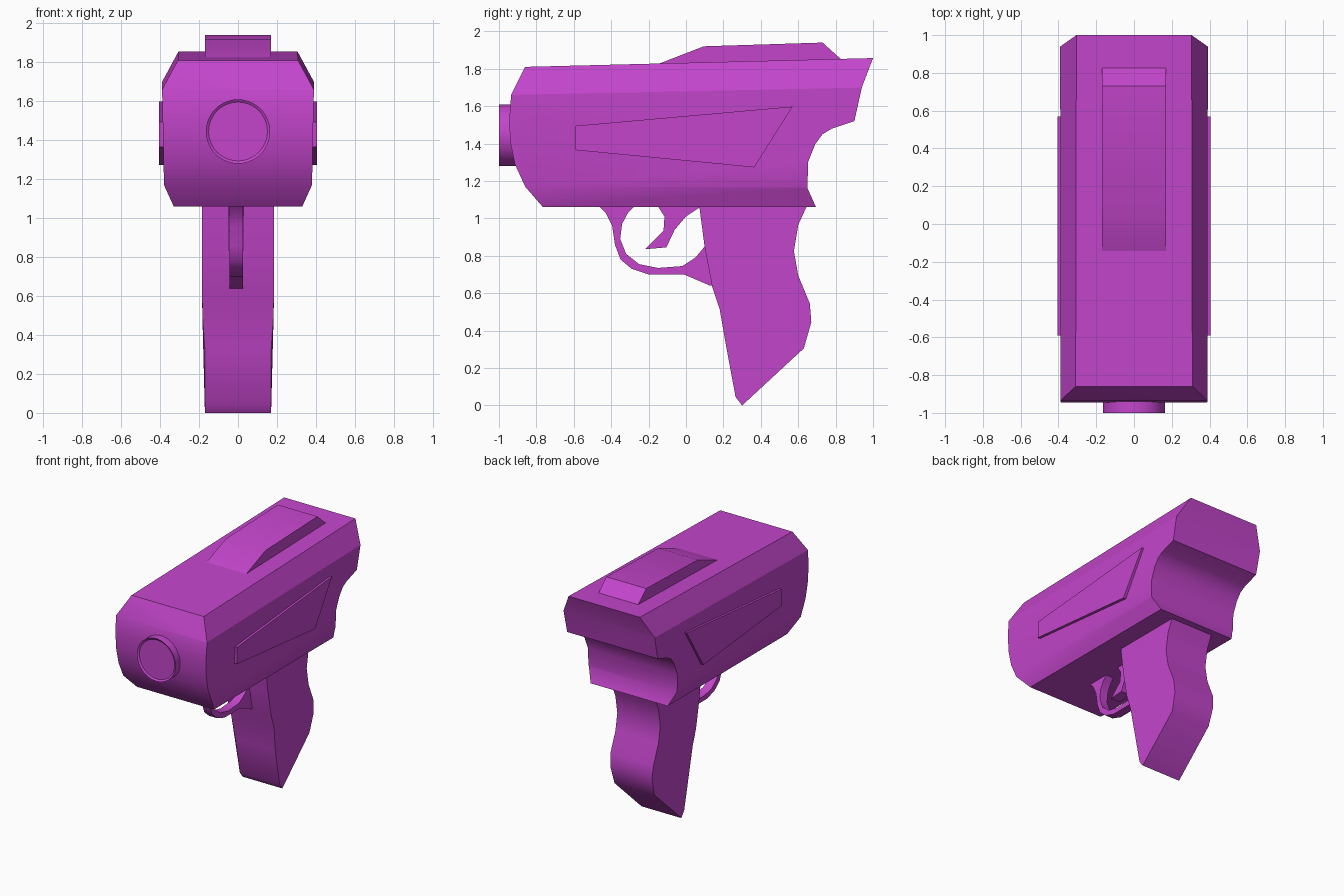
import bpy, bmesh, math
from mathutils import Vector, Matrix

if "Cube" in bpy.data.objects:
    bpy.data.objects.remove(bpy.data.objects["Cube"])

mat = bpy.data.materials.new("magenta")
mat.diffuse_color = (0.55, 0.06, 0.6, 1)
mat.use_nodes = True
mat.node_tree.nodes["Principled BSDF"].inputs["Base Color"].default_value = mat.diffuse_color


def finish(bm, name, angle=28):
    bmesh.ops.recalc_face_normals(bm, faces=bm.faces)
    me = bpy.data.meshes.new(name)
    bm.to_mesh(me)
    bm.free()
    ob = bpy.data.objects.new(name, me)
    bpy.context.collection.objects.link(ob)
    me.materials.append(mat)
    bpy.ops.object.select_all(action='DESELECT')
    ob.select_set(True)
    bpy.context.view_layer.objects.active = ob
    bpy.ops.object.shade_smooth_by_angle(angle=math.radians(angle))
    return ob


def slab(profile, x0, x1):
    """Extrude a (y, z) profile from x0 to x1."""
    bm = bmesh.new()
    f = bm.faces.new([bm.verts.new((x0, y, z)) for y, z in profile])
    ext = bmesh.ops.extrude_face_region(bm, geom=[f])["geom"]
    verts = [v for v in ext if isinstance(v, bmesh.types.BMVert)]
    bmesh.ops.translate(bm, vec=(x1 - x0, 0, 0), verts=verts)
    return bm


def cut(bm, co, no):
    """Slice off everything on the normal side and cap the opening."""
    res = bmesh.ops.bisect_plane(
        bm, geom=bm.verts[:] + bm.edges[:] + bm.faces[:], dist=1e-5,
        plane_co=co, plane_no=no, clear_outer=True)
    edges = [e for e in res["geom_cut"] if isinstance(e, bmesh.types.BMEdge)]
    bmesh.ops.holes_fill(bm, edges=edges, sides=0)


# Main body: side profile with chamfered top and bottom corners
bm = slab([(-0.86, 1.81), (-0.935, 1.66), (-0.945, 1.53), (-0.94, 1.41),
           (-0.915, 1.29), (-0.86, 1.17), (-0.765, 1.06), (0.695, 1.06),
           (0.65, 1.16), (0.652, 1.30), (0.69, 1.395), (0.73, 1.45),
           (0.78, 1.48), (0.90, 1.52), (0.94, 1.70), (1.0, 1.857)], -1, 1)
for v in bm.verts:
    v.co.x *= 0.38 + 0.02 * (v.co.z - 1.17)
for s in (-1, 1):
    a, b, c = (Vector((s * x, y, z)) for x, y, z in
               ((0.39, -0.935, 1.66), (0.39, 0.94, 1.70), (0.305, 1.0, 1.857)))
    n = (b - a).cross(c - a)
    cut(bm, a, n if n.z > 0 else -n)
    cut(bm, (s * 0.38, 0, 1.17), (s * 0.11, 0, -0.05))
finish(bm, "body")

# Raised top rail
finish(slab([(-0.15, 1.825), (0.095, 1.92), (0.73, 1.94), (0.83, 1.85),
             (0.80, 1.80), (-0.10, 1.80)], -0.17, 0.17), "top_rail")

# Side panels
for s, side in ((-1, "left"), (1, "right")):
    finish(slab([(-0.59, 1.495), (0.57, 1.598), (0.365, 1.273), (-0.59, 1.365)],
                s * 0.35, s * 0.405), "side_panel_" + side)

# Muzzle disc with a thin rim
bm = bmesh.new()
bmesh.ops.create_cone(bm, cap_ends=True, segments=40, radius1=0.165, radius2=0.165,
                      depth=0.15, matrix=Matrix.Translation((0, -0.925, 1.445))
                      @ Matrix.Rotation(math.pi / 2, 4, 'X'))
front = [f for f in bm.faces if f.calc_center_median().y < -0.99]
bmesh.ops.inset_region(bm, faces=front, thickness=0.014)
bmesh.ops.translate(bm, vec=(0, 0.01, 0), verts=front[0].verts)
finish(bm, "muzzle")

# Grip: narrower towards the foot, lightly rounded edges
bm = slab([(0.07, 1.08), (0.075, 1.04), (0.10, 0.85), (0.14, 0.64), (0.18, 0.52),
           (0.213, 0.33), (0.265, 0.05), (0.30, 0.005), (0.63, 0.31), (0.67, 0.45),
           (0.662, 0.55), (0.60, 0.70), (0.577, 0.83), (0.60, 0.97),
           (0.65, 1.08)], -1, 1)
for v in bm.verts:
    t = min(1, max(0, (v.co.z - 0.33) / 0.2))
    v.co.x *= 0.17 + 0.014 * t
for v in bm.verts:
    v.co.z = max(v.co.z, 0)
grip = finish(bm, "grip", 35)
grip.location.z = -0.005

# Trigger guard
outer = [(-0.48, 1.08), (-0.43, 1.03), (-0.395, 0.96), (-0.38, 0.86), (-0.35, 0.78),
         (-0.29, 0.73), (-0.20, 0.70), (-0.01, 0.70), (0.06, 0.67), (0.13, 0.64),
         (0.18, 0.64)]
inner = [(0.14, 0.86), (0.10, 0.85), (0.05, 0.79), (-0.02, 0.745), (-0.15, 0.735),
         (-0.25, 0.755), (-0.32, 0.81), (-0.352, 0.89), (-0.342, 0.97),
         (-0.31, 1.03), (-0.26, 1.08)]
finish(slab(outer + inner, -0.043, 0.025), "trigger_guard", 35)

# Trigger
finish(slab([(-0.16, 1.08), (-0.115, 1.01), (-0.12, 0.935), (-0.22, 0.835),
             (-0.105, 0.845), (-0.06, 0.94), (0.0, 1.01), (0.09, 1.07)],
            -0.05, 0.03), "trigger", 35)
